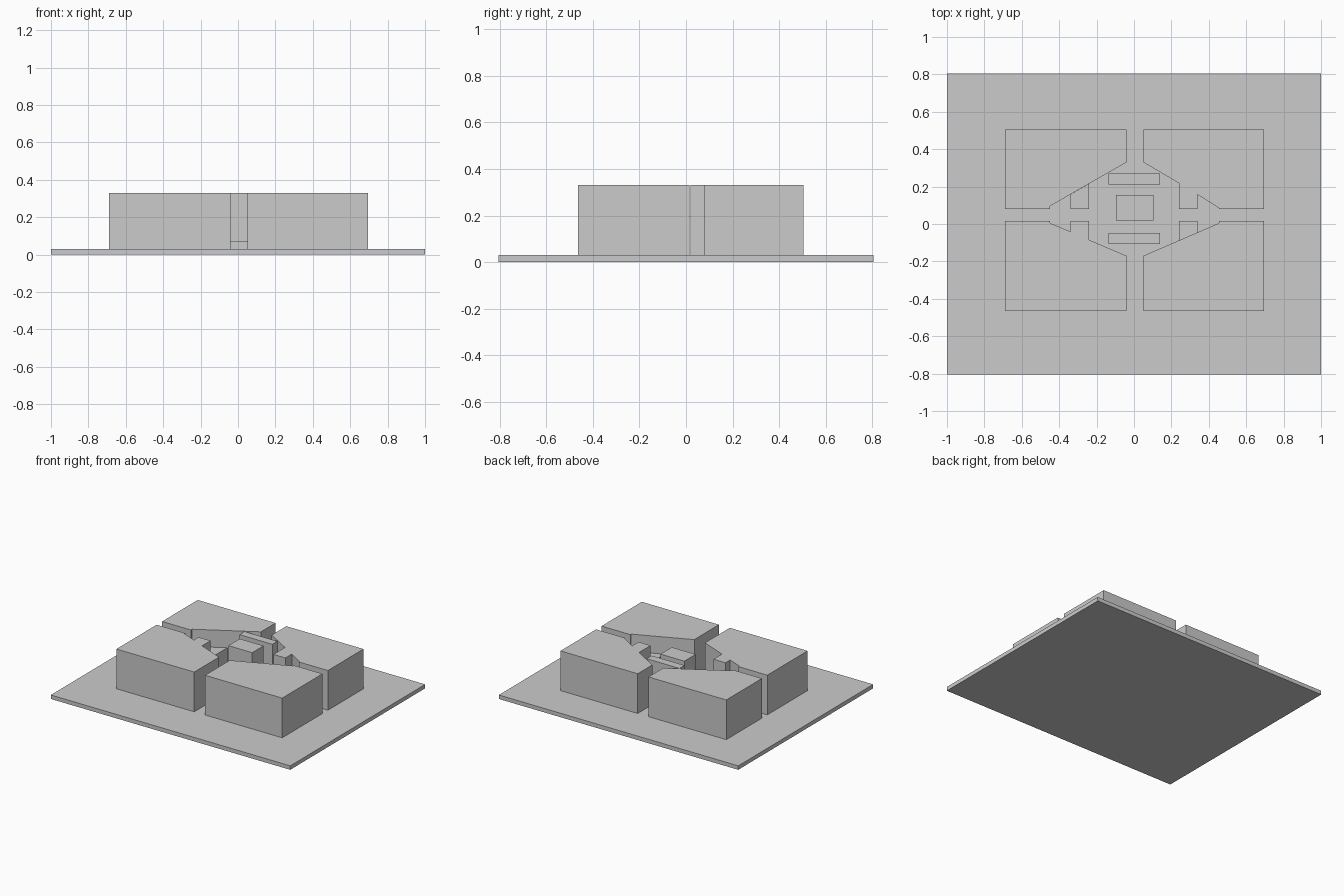
import bpy, bmesh

if "Cube" in bpy.data.objects:
    bpy.data.objects.remove(bpy.data.objects["Cube"])

FLOOR, TOP = 0.03, 0.33


def prism(name, pts, z0, z1):
    """Extrude a flat outline from z0 to z1."""
    bm = bmesh.new()
    face = bm.faces.new([bm.verts.new((x, y, z0)) for x, y in pts])
    ext = bmesh.ops.extrude_face_region(bm, geom=[face])
    top = [v for v in ext["geom"] if isinstance(v, bmesh.types.BMVert)]
    bmesh.ops.translate(bm, verts=top, vec=(0, 0, z1 - z0))
    bmesh.ops.recalc_face_normals(bm, faces=bm.faces)
    mesh = bpy.data.meshes.new(name)
    bm.to_mesh(mesh)
    bm.free()
    obj = bpy.data.objects.new(name, mesh)
    bpy.context.collection.objects.link(obj)
    return obj


def box(name, x0, x1, y0, y1, z0, z1):
    return prism(name, [(x0, y0), (x1, y0), (x1, y1), (x0, y1)], z0, z1)


# Ground plate
box("base_plate", -1, 1, -0.805, 0.805, 0, FLOOR)

# Corner blocks with inner corners cut diagonally; full-height steps join the outline
prism("back_left_block", [(-0.69, 0.505), (-0.04, 0.505), (-0.04, 0.33),
      (-0.45, 0.095), (-0.45, 0.08), (-0.69, 0.08)], FLOOR, TOP)
prism("back_right_block", [(0.695, 0.505), (0.05, 0.505), (0.05, 0.33),
      (0.24, 0.218), (0.24, 0.08), (0.34, 0.08), (0.34, 0.157),
      (0.455, 0.085), (0.455, 0.08), (0.695, 0.08)], FLOOR, TOP)
prism("front_left_block", [(-0.69, -0.465), (-0.04, -0.465), (-0.04, -0.17),
      (-0.24, -0.085), (-0.24, 0.015), (-0.34, 0.015), (-0.34, -0.04),
      (-0.45, 0.005), (-0.45, 0.015), (-0.69, 0.015)], FLOOR, TOP)
prism("front_right_block", [(0.695, -0.465), (0.05, -0.465), (0.05, -0.17),
      (0.455, 0.005), (0.455, 0.015), (0.695, 0.015)], FLOOR, TOP)

# Lower steps against the other two diagonals
prism("back_left_step", [(-0.34, 0.08), (-0.24, 0.08), (-0.24, 0.215),
      (-0.34, 0.158)], FLOOR, 0.2)
prism("front_right_step", [(0.34, 0.015), (0.24, 0.015), (0.24, -0.088),
      (0.34, -0.045)], FLOOR, 0.2)

# Centre block and the slabs in front of and behind it
box("centre_block", -0.095, 0.105, 0.02, 0.155, FLOOR, TOP)
box("back_slab", -0.135, 0.14, 0.21, 0.27, FLOOR, TOP)
box("front_slab", -0.135, 0.14, -0.108, -0.048, FLOOR, 0.07)
